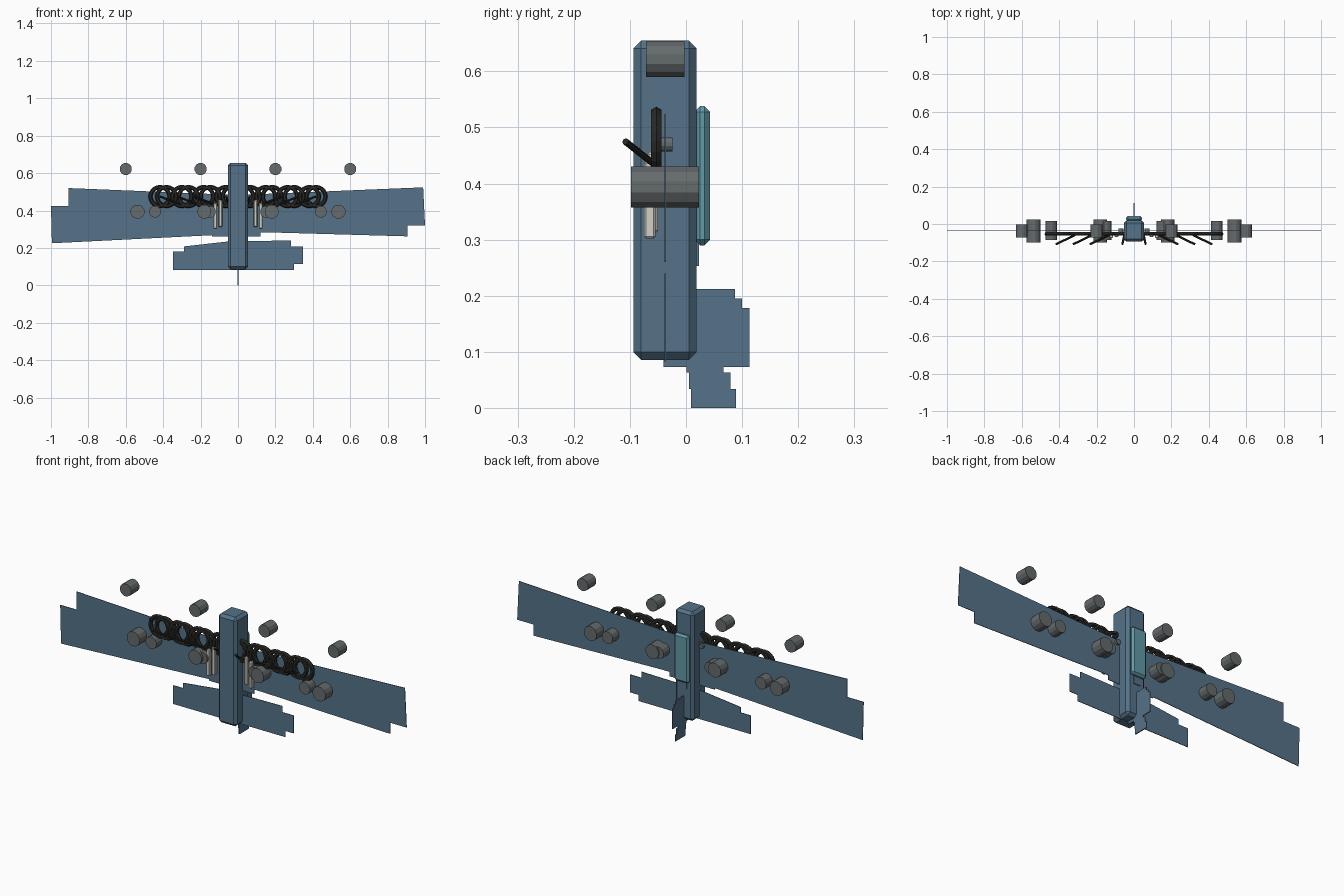
import bpy, bmesh, math
from mathutils import Vector

cube = bpy.data.objects.get("Cube")
if cube:
    bpy.data.objects.remove(cube)


def material(name, rgb):
    m = bpy.data.materials.new(name)
    m.use_nodes = True
    m.diffuse_color = (*rgb, 1)
    bsdf = next(n for n in m.node_tree.nodes if n.type == 'BSDF_PRINCIPLED')
    bsdf.inputs["Base Color"].default_value = (*rgb, 1)
    return m


BLUE = material("slate blue", (0.09, 0.17, 0.25))
TEAL = material("teal glass", (0.12, 0.32, 0.385))
GREY = material("engine grey", (0.13, 0.145, 0.15))
DARK = material("near black", (0.022, 0.022, 0.02))
CREAM = material("cream", (0.65, 0.63, 0.56))


def finish(name, bm, mat):
    bmesh.ops.recalc_face_normals(bm, faces=bm.faces)
    me = bpy.data.meshes.new(name)
    bm.to_mesh(me)
    bm.free()
    me.materials.append(mat)
    ob = bpy.data.objects.new(name, me)
    bpy.context.collection.objects.link(ob)
    return ob


def box(name, low, high, mat, chamfer=0):
    bm = bmesh.new()
    bmesh.ops.create_cube(bm, size=1)
    low, high = Vector(low), Vector(high)
    for v in bm.verts:
        v.co = (low + high) / 2 + v.co * (high - low)
    if chamfer:
        bmesh.ops.bevel(bm, geom=bm.edges[:], offset=chamfer, segments=1,
                        profile=0.5, affect='EDGES')
    return finish(name, bm, mat)


def plate(name, outline, place, thickness, mat):
    # Thin sheet: place maps outline points to space, thickness is a vector
    bm = bmesh.new()
    t = Vector(thickness)
    face = bm.faces.new([bm.verts.new(Vector(place(*p)) - t / 2) for p in outline])
    new = bmesh.ops.extrude_face_region(bm, geom=[face])["geom"]
    for v in new:
        if isinstance(v, bmesh.types.BMVert):
            v.co += t
    return finish(name, bm, mat)


def rod(name, start, end, radius, sides, mat):
    start, end = Vector(start), Vector(end)
    axis = end - start
    bm = bmesh.new()
    bmesh.ops.create_cone(bm, cap_ends=True, segments=sides, radius1=radius,
                          radius2=radius, depth=axis.length)
    ob = finish(name, bm, mat)
    ob.location = (start + end) / 2
    ob.rotation_mode = 'QUATERNION'
    ob.rotation_quaternion = axis.to_track_quat('Z', 'Y')
    return ob


def drum(name, x, z, radius, y0, y1, mat=GREY):
    # Twelve-sided cylinder lying along y, flat side up
    bm = bmesh.new()
    bmesh.ops.create_cone(bm, cap_ends=True, segments=12, radius1=radius,
                          radius2=radius, depth=y1 - y0)
    ob = finish(name, bm, mat)
    ob.location = (x, (y0 + y1) / 2, z)
    ob.rotation_euler = (math.pi / 2, math.pi / 12, 0)
    return ob


def ring(name, x, z):
    bpy.ops.mesh.primitive_torus_add(major_radius=0.051, minor_radius=0.011,
                                     major_segments=20, minor_segments=6,
                                     location=(x, -0.053, z),
                                     rotation=(math.pi / 2, 0, 0))
    ob = bpy.context.object
    ob.name = name
    ob.data.materials.append(DARK)


# Body and canopy
box("fuselage", (-0.054, -0.094, 0.086), (0.054, 0.019, 0.655), BLUE, 0.014)
box("canopy", (-0.042, 0.015, 0.29), (0.042, 0.043, 0.538), TEAL, 0.01)
box("spine_strip", (-0.02, 0.015, 0.253), (0.02, 0.023, 0.31), BLUE)

# Wing and tailplane sheets
level = lambda x, z: (x, -0.037, z)
wing = [(-1, 0.425), (-0.905, 0.425), (-0.905, 0.52), (0, 0.483), (0.99, 0.524),
        (1, 0.32), (0.905, 0.32), (0.905, 0.262), (0.17, 0.283), (0.12, 0.283),
        (0.12, 0.26), (-0.14, 0.26), (-0.14, 0.268), (-0.995, 0.225)]
plate("wing", wing, level, (0, 0.003, 0), BLUE)
tailplane = [(-0.347, 0.18), (-0.29, 0.18), (-0.29, 0.208), (-0.05, 0.235),
             (0.283, 0.24), (0.283, 0.208), (0.347, 0.208), (0.347, 0.115),
             (0.3, 0.115), (0.3, 0.083), (-0.347, 0.083)]
plate("tailplane", tailplane, level, (0, 0.003, 0), BLUE)

# Upright fin and rudder
upright = lambda y, z: (0, y, z)
fin = [(-0.04, 0.073), (0.113, 0.073), (0.113, 0.178), (0.1, 0.178), (0.1, 0.195),
       (0.087, 0.195), (0.087, 0.212), (-0.04, 0.212)]
plate("tail_fin", fin, upright, (0.005, 0, 0), BLUE)
rudder = [(0.009, 0), (0.089, 0), (0.089, 0.034), (0.079, 0.034), (0.079, 0.063),
          (0.067, 0.063), (0.067, 0.073), (0.001, 0.073), (0.001, 0.063),
          (0.005, 0.063), (0.005, 0.034), (0.009, 0.034)]
plate("rudder", rudder, upright, (0.005, 0, 0), BLUE)

for side, s in (("right", -1), ("left", 1)):
    # Floating drums ahead of the wing and engine drums through it
    for x in (0.2, 0.6):
        drum(f"{side}_upper_drum", s * x, 0.622, 0.033, -0.071, -0.003)
    for x in (0.18, 0.537):
        drum(f"{side}_engine_drum", s * x, 0.394, 0.038, -0.098, 0.023)
    for x in (0.15, 0.443):
        drum(f"{side}_small_drum", s * x, 0.394, 0.032, -0.085, 0.016)
    drum(f"{side}_stub", s * 0.07, 0.47, 0.013, -0.05, -0.024)

    # Overlapping rings along the leading edge
    for x in (0.417, 0.3, 0.183, 0.066):
        for inward in (0, 0.035):
            ring(f"{side}_ring", s * (x - inward), 0.475)

    # Slanted struts in front of the rings
    for x in (0.417, 0.325, 0.235):
        rod(f"{side}_strut", (s * x, -0.108, 0.475), (s * (x - 0.1), -0.06, 0.437),
            0.006, 8, DARK)
    rod(f"{side}_inner_strut", (s * 0.062, -0.108, 0.475), (s * 0.052, -0.06, 0.437),
        0.006, 8, DARK)

    # Paired cream bars
    box(f"{side}_outer_bar", (s * 0.122 - 0.01, -0.075, 0.302),
        (s * 0.122 + 0.01, -0.054, 0.44), CREAM, 0.004)
    box(f"{side}_inner_bar", (s * 0.094 - 0.01, -0.07, 0.312),
        (s * 0.094 + 0.01, -0.05, 0.456), CREAM, 0.004)
